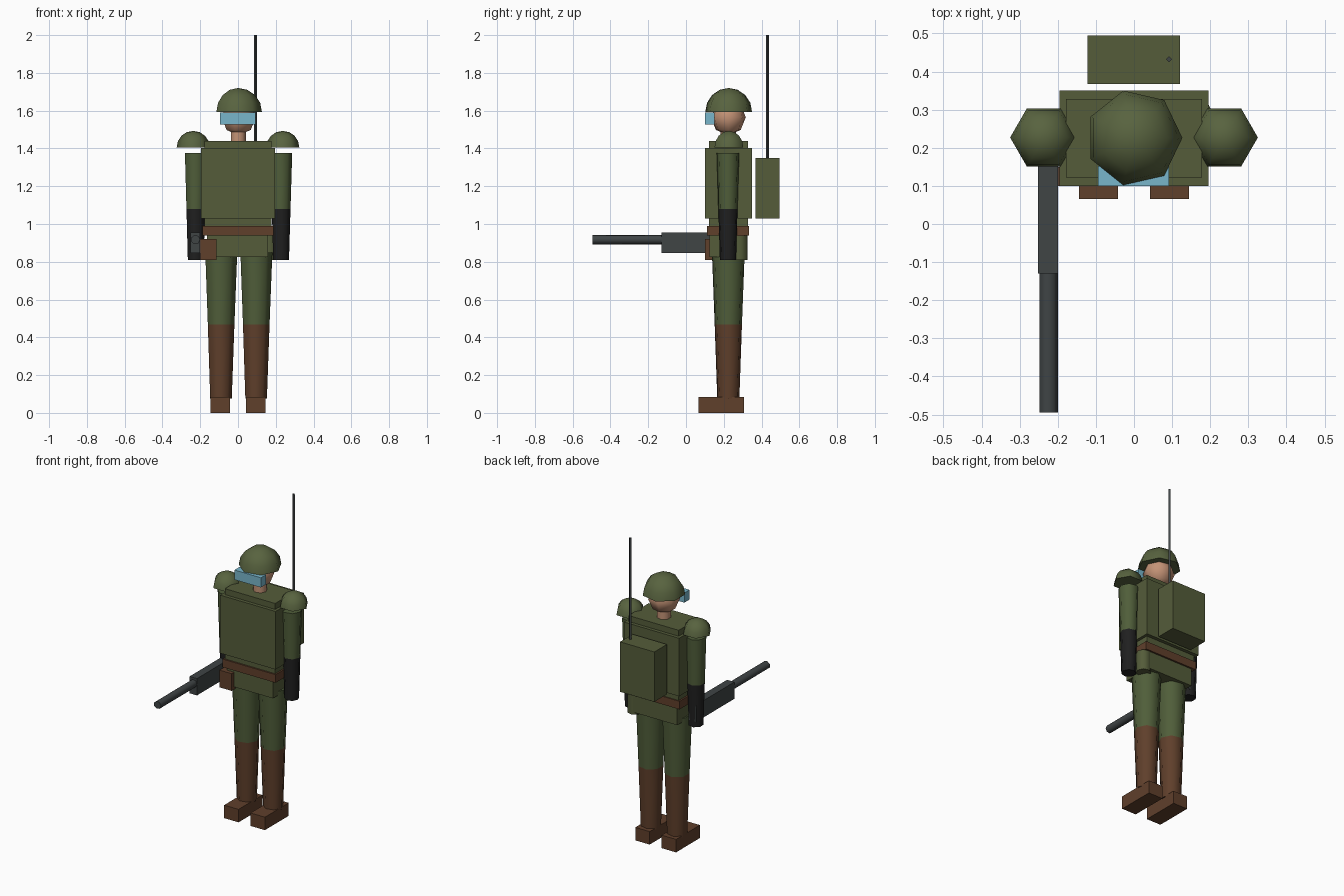
import bpy, bmesh, math
from mathutils import Matrix

old = bpy.data.objects.get("Cube")
if old:
    bpy.data.objects.remove(old, do_unlink=True)


def material(name, r, g, b):
    m = bpy.data.materials.new(name)
    m.use_nodes = True
    m.diffuse_color = (r, g, b, 1)
    m.node_tree.nodes["Principled BSDF"].inputs["Base Color"].default_value = (r, g, b, 1)
    return m


olive = material("olive armour", 0.089, 0.107, 0.042)
uniform = material("green uniform", 0.080, 0.112, 0.042)
shell = material("helmet green", 0.098, 0.125, 0.050)
leather = material("brown leather", 0.115, 0.050, 0.024)
skin = material("skin", 0.55, 0.29, 0.18)
lens = material("blue lens", 0.19, 0.47, 0.60)
black = material("black glove", 0.014, 0.014, 0.014)
metal = material("gun metal", 0.050, 0.058, 0.060)

MID = 0.224  # depth of the body axis


def finish(name, bm, mats, smooth):
    bmesh.ops.recalc_face_normals(bm, faces=bm.faces)
    mesh = bpy.data.meshes.new(name)
    bm.to_mesh(mesh)
    bm.free()
    for m in mats:
        mesh.materials.append(m)
    if smooth:
        for p in mesh.polygons:
            p.use_smooth = True
        mesh.set_sharp_from_angle(angle=math.radians(65))
    ob = bpy.data.objects.new(name, mesh)
    bpy.context.scene.collection.objects.link(ob)
    return ob


def box(name, mat, x, y, z):
    """Block spanning the given (low, high) ranges."""
    bm = bmesh.new()
    bmesh.ops.create_cube(bm, size=1)
    spans = (x, y, z)
    for v in bm.verts:
        v.co = [(lo + hi) / 2 + c * (hi - lo) for c, (lo, hi) in zip(v.co, spans)]
    return finish(name, bm, [mat], False)


def turned(name, mats, profile, sides, x, y, z=0, smooth=True, turn=None):
    """Closed solid of revolution; profile is (radius, height) upwards,
    with one material for each band, or a single one for all."""
    bm = bmesh.new()
    rings = []
    for r, h in profile:
        angles = [i * math.tau / sides for i in range(sides)]
        rings.append([bm.verts.new((r * math.cos(a), r * math.sin(a), h)) for a in angles])
    for band, (low, high) in enumerate(zip(rings, rings[1:])):
        for i in range(sides):
            j = (i + 1) % sides
            face = bm.faces.new((low[i], low[j], high[j], high[i]))
            face.material_index = min(band, len(mats) - 1)
    bm.faces.new(rings[0][::-1])
    bm.faces.new(rings[-1]).material_index = len(mats) - 1
    bmesh.ops.remove_doubles(bm, verts=bm.verts, dist=0.0001)
    if turn:
        bmesh.ops.transform(bm, matrix=turn, verts=bm.verts)
    bmesh.ops.translate(bm, vec=(x, y, z), verts=bm.verts)
    return finish(name, bm, mats, smooth)


def arc(radius, start, end, steps):
    """Profile points on a circle between two latitudes in degrees."""
    lats = [math.radians(start + (end - start) * i / steps) for i in range(steps + 1)]
    return [(max(radius * math.cos(a), 0), radius * math.sin(a)) for a in lats]


# Torso, vest, belt and hips
box("torso", olive, (-0.178, 0.178), (0.122, 0.328), (0.96, 1.44))
box("vest", olive, (-0.196, 0.196), (0.1, 0.35), (1.03, 1.402))
box("belt", leather, (-0.188, 0.188), (0.112, 0.334), (0.938, 0.99))
box("hips", olive, (-0.164, 0.16), (0.125, 0.323), (0.826, 0.965))

# Things worn on the belt
box("holster", leather, (-0.2, -0.115), (0.1, 0.15), (0.81, 0.92))
turned("canteen", [olive], [(0.045, 0.81), (0.045, 0.94)], 7, 0.165, 0.283)

# Head, helmet and goggles
turned("neck", [skin], [(0.042, 1.42), (0.042, 1.52)], 7, 0, MID)
turned("head", [skin], arc(0.095, -90, 90, 4), 7, 0, MID, 1.565)
turned("helmet", [shell], arc(0.127, 0, 90, 4), 7, 0, MID + 0.002, 1.593)
box("goggles", lens, (-0.095, 0.092), (0.1, 0.152), (1.528, 1.59))

# Paired limbs
for side, s in (("left", 1), ("right", -1)):
    turned(side + "_shoulder_pad", [shell], arc(0.088, 0, 90, 4), 6, s * 0.237, MID + 0.003, 1.405)
    turned(side + "_arm", [black, uniform],
           [(0.044, 0.81), (0.052, 1.08), (0.061, 1.377)], 7, s * 0.226, MID - 0.002)
    turned(side + "_leg", [leather, uniform],
           [(0.06, 0.075), (0.074, 0.468), (0.089, 0.85)], 7, s * 0.093, MID)
    cx = s * 0.0935
    box(side + "_boot", leather, (cx - 0.051, cx + 0.051), (0.066, 0.307), (0, 0.083))

# Radio pack and aerial
box("radio_pack", olive, (-0.122, 0.121), (0.367, 0.495), (1.03, 1.35))
turned("aerial", [metal], [(0.008, 1.34), (0.008, 2.0)], 4, 0.092, 0.432, smooth=False)

# Rifle held in the right hand
box("rifle_body", metal, (-0.252, -0.2), (-0.13, 0.26), (0.846, 0.954))
turned("rifle_barrel", [metal], [(0.025, 0), (0.025, 0.375)], 7, -0.225, -0.12, 0.917,
       turn=Matrix.Rotation(math.pi / 2, 4, "X"))
